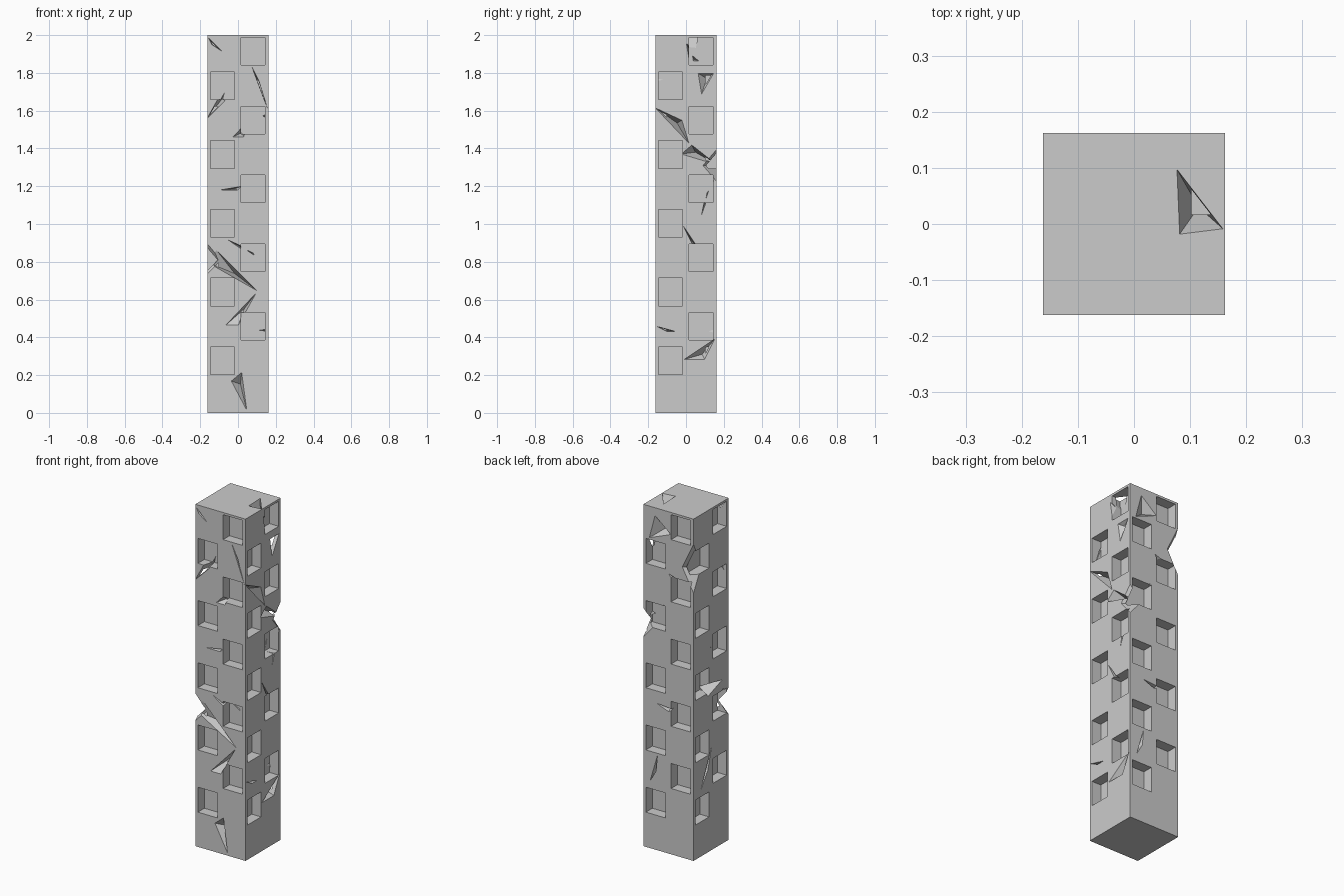
import bpy, bmesh, math
from mathutils import Vector, Matrix

H = 0.1625          # half width of the tower
HEIGHT = 2.0


def make_object(name, bm):
    bmesh.ops.recalc_face_normals(bm, faces=bm.faces)
    me = bpy.data.meshes.new(name)
    bm.to_mesh(me)
    bm.free()
    ob = bpy.data.objects.new(name, me)
    bpy.context.collection.objects.link(ob)
    return ob


def add_box(bm, lo, hi, turn=Matrix()):
    lo, hi = Vector(lo), Vector(hi)
    size = Matrix.Diagonal((*(hi - lo), 1))
    bmesh.ops.create_cube(bm, size=1, matrix=turn @ Matrix.Translation((lo + hi) / 2) @ size)


def add_hull(bm, points):
    verts = [bm.verts.new(p) for p in points]
    for tri in ((0, 1, 2), (0, 1, 3), (1, 2, 3), (0, 2, 3)):
        bm.faces.new([verts[i] for i in tri])


def side(k):
    return Matrix.Rotation(k * math.pi / 2, 4, 'Z')


def add_spike(bm, k, u1, z1, u2, z2, u3, z3, depth):
    # Triangular chip: mouth just outside wall k, tip inside near its first corners
    mouth = [Vector((u, -H - 0.004, z)) for u, z in ((u1, z1), (u2, z2), (u3, z3))]
    tip = (mouth[0] + mouth[1] + mouth[2] * 2) / 4
    tip.y = -H + depth
    add_hull(bm, [side(k) @ p for p in mouth + [tip]])


# Tower block
bm = bmesh.new()
add_box(bm, (-H, -H, 0), (H, H, HEIGHT))
tower = make_object("tower", bm)

# Window recesses: two staggered columns on every wall
bm = bmesh.new()
for k in range(4):
    for i in range(5):
        for u, z in ((-0.146, 0.203), (0.017, 0.385)):
            z += i * 0.364
            add_box(bm, (u, -H - 0.05, z), (u + 0.127, -H + 0.06, z + 0.146), side(k))
windows = make_object("window_cutter", bm)

# Cracks and chips per wall: three mouth corners and a depth
front = [(0.07, 1.84, 0.16, 1.60, 0.11, 1.76, 0.05),
         (-0.17, 1.55, -0.03, 1.80, -0.07, 1.65, 0.08),
         (-0.03, 1.46, 0.065, 1.56, 0.03, 1.46, 0.05),
         (-0.10, 1.18, 0.02, 1.20, 0.00, 1.18, 0.05),
         (-0.06, 0.92, 0.13, 0.79, 0.11, 0.84, 0.08),
         (-0.17, 0.80, -0.12, 0.87, 0.11, 0.64, 0.06),
         (-0.07, 0.46, 0.00, 0.46, 0.10, 0.64, 0.06),
         (-0.04, 0.17, 0.05, 0.00, 0.02, 0.22, 0.04),
         (-0.16, 1.99, -0.08, 1.91, -0.14, 1.95, 0.03)]
right = [(0.00, 1.96, 0.14, 1.84, 0.02, 1.84, 0.08),
         (0.06, 1.80, 0.08, 1.68, 0.15, 1.80, 0.04),
         (-0.17, 1.62, 0.02, 1.42, -0.02, 1.55, 0.06),
         (-0.03, 1.37, 0.17, 1.31, 0.03, 1.42, 0.07),
         (0.08, 1.04, 0.15, 1.24, 0.11, 1.18, 0.08),
         (-0.02, 1.00, 0.08, 0.85, 0.03, 0.90, 0.04),
         (-0.16, 0.46, -0.05, 0.43, -0.10, 0.43, 0.05),
         (-0.02, 0.28, 0.16, 0.40, 0.10, 0.28, 0.04)]
back = [(-0.09, 1.96, -0.13, 1.81, 0.02, 1.87, 0.05),
        (-0.02, 1.46, -0.14, 1.30, -0.08, 1.36, 0.06),
        (-0.08, 0.86, 0.04, 0.85, 0.00, 0.83, 0.06),
        (-0.12, 0.39, -0.07, 0.56, -0.08, 0.46, 0.08),
        (0.00, 1.64, 0.06, 1.62, 0.03, 1.60, 0.05)]
left = [(-0.10, 1.00, 0.11, 0.96, -0.03, 0.91, 0.07),
        (0.05, 0.80, 0.15, 0.84, 0.11, 0.91, 0.08),
        (-0.10, 0.38, 0.01, 0.62, -0.03, 0.48, 0.05),
        (-0.12, 1.80, -0.02, 1.66, -0.08, 1.70, 0.06),
        (-0.05, 1.25, 0.05, 1.12, 0.02, 1.16, 0.05)]
bm = bmesh.new()
for k, chips in enumerate((front, right, back, left)):
    for chip in chips:
        add_spike(bm, k, *chip)

# Notches broken out of the vertical corners, and the hole in the roof
for sx, sy, z0, z1, zm in ((-1, 1, 1.56, 1.86, 1.70), (1, 1, 1.22, 1.40, 1.31),
                           (-1, -1, 0.73, 0.90, 0.81)):
    add_hull(bm, [Vector((sx * (H + .002), sy * (H + .002), z0)),
                  Vector((sx * (H + .002), sy * (H + .002), z1)),
                  Vector((sx * 0.08, sy * (H + .01), zm)),
                  Vector((sx * (H + .01), sy * 0.08, zm))])
add_hull(bm, [Vector(p) for p in ((0.075, 0.10, 2.004), (0.16, -0.01, 2.004),
                                  (0.08, -0.02, 2.004), (0.115, 0.03, 1.90))])
cracks = make_object("crack_cutter", bm)

# Carve everything out of the block
for cutter in (windows, cracks):
    mod = tower.modifiers.new("carve", 'BOOLEAN')
    mod.operation = 'DIFFERENCE'
    mod.solver = 'EXACT'
    mod.use_self = True
    mod.object = cutter
bpy.context.view_layer.objects.active = tower
for mod in list(tower.modifiers):
    bpy.ops.object.modifier_apply(modifier=mod.name)
for cutter in (windows, cracks):
    bpy.data.objects.remove(cutter)
